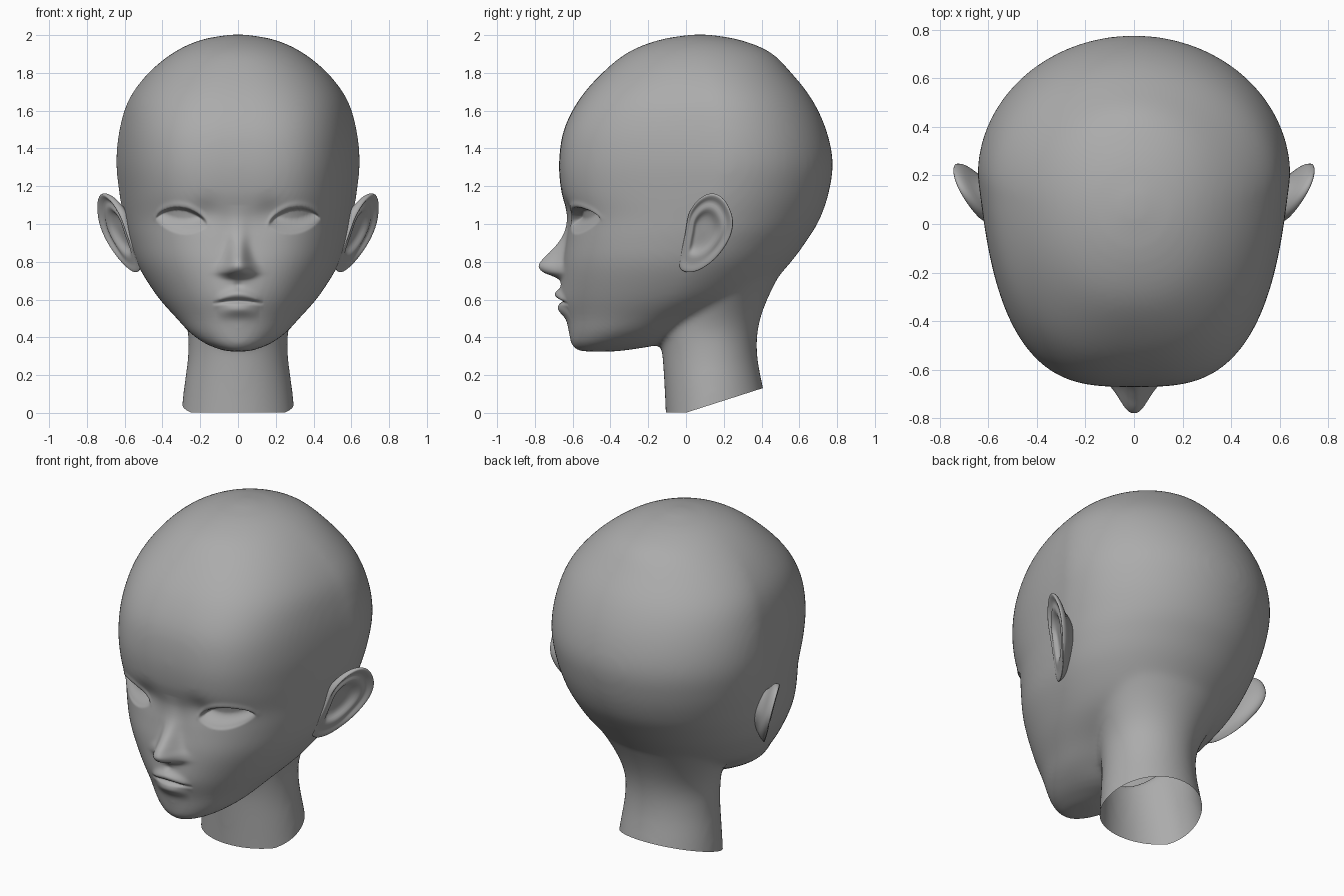
import bpy, bmesh, math

if "Cube" in bpy.data.objects:
    bpy.data.objects.remove(bpy.data.objects["Cube"])


def catmull(rows, steps, closed=False):
    """Smooth interpolation through rows of numbers."""
    n, out = len(rows), []
    for i in range(n if closed else n - 1):
        if closed:
            p = [rows[(i + k) % n] for k in (-1, 0, 1, 2)]
        else:
            p = [rows[min(max(i + k, 0), n - 1)] for k in (-1, 0, 1, 2)]
        for s in range(steps):
            t = s / steps
            out.append([0.5 * (2 * b + (c - a) * t + (2 * a - 5 * b + 4 * c - d) * t * t
                               + (3 * b - a - 3 * c + d) * t ** 3) for a, b, c, d in zip(*p)])
    if not closed:
        out.append(list(rows[-1]))
    return out


def loft(bm, rings):
    """Skin a list of closed rings and cap both ends."""
    vs = [[bm.verts.new(p) for p in r] for r in rings]
    m = len(vs[0])
    for a, b in zip(vs, vs[1:]):
        for j in range(m):
            bm.faces.new((a[j], a[(j + 1) % m], b[(j + 1) % m], b[j]))
    bm.faces.new(vs[0][::-1])
    bm.faces.new(vs[-1])


def section(z, w, yf, yc, yb, n, m=72):
    """Horizontal section: front, widest and back y; n squares and tapers the front."""
    pts = []
    for j in range(m):
        a = 2 * math.pi * j / m
        c, s = math.cos(a), math.sin(a)
        e = 2 / n if s < 0 else 1
        u = abs(s) ** e
        taper = 1 - .14 * (n - 2) * u if s < 0 else 1
        y = yc + (yf - yc) * u if s < 0 else yc + (yb - yc) * u
        pts.append((w * taper * math.copysign(abs(c) ** e, c), y, z))
    return pts


grey = bpy.data.materials.new("grey")
grey.diffuse_color = (.41, .41, .41, 1)
grey.use_nodes = True
grey.node_tree.nodes["Principled BSDF"].inputs["Base Color"].default_value = grey.diffuse_color


def new_object(name, bm):
    bmesh.ops.recalc_face_normals(bm, faces=bm.faces)
    me = bpy.data.meshes.new(name)
    bm.to_mesh(me)
    bm.free()
    me.materials.append(grey)
    me.polygons.foreach_set("use_smooth", [True] * len(me.polygons))
    ob = bpy.data.objects.new(name, me)
    bpy.context.collection.objects.link(ob)
    return ob


def g(v):
    return math.exp(-v * v)


def step(v):
    v = min(max(v, 0), 1)
    return v * v * (3 - 2 * v)


# Skull and jaw sections: z, half width, front y, widest y, back y, squareness
SKULL = [(.325, .06, -.57, -.48, -.36, 2), (.36, .16, -.607, -.42, -.15, 2),
         (.42, .25, -.62, -.32, -.03, 2), (.5, .325, -.632, -.22, .12, 2),
         (.62, .43, -.655, -.08, .38, 2.15), (.78, .53, -.655, .03, .54, 2.45),
         (.92, .58, -.632, .10, .645, 2.8), (1.03, .605, -.622, .14, .71, 3),
         (1.17, .63, -.66, .18, .757, 3.2), (1.33, .645, -.672, .20, .777, 3.2),
         (1.5, .628, -.646, .19, .742, 3), (1.66, .578, -.565, .16, .667, 2.7),
         (1.8, .474, -.443, .12, .558, 2.4), (1.91, .338, -.305, .09, .445, 2.15),
         (1.975, .195, -.14, .08, .285, 2), (2.003, .04, .03, .07, .12, 2)]
NECK = [(-.2, .32, -.10, .15, .48, 2), (.1, .29, -.112, .14, .415, 2),
        (.3, .265, -.125, .13, .378, 2), (.45, .27, -.14, .13, .383, 2),
        (.6, .33, -.08, .15, .43, 2), (.8, .45, .02, .2, .53, 2)]

# Fuse skull and neck into one smooth skin
bm = bmesh.new()
for table in (SKULL, NECK):
    loft(bm, [section(*r) for r in catmull(table, 5)])
base = new_object("base", bm)
rm = base.modifiers.new("fuse", 'REMESH')
rm.mode, rm.voxel_size = 'VOXEL', 0.016
sm = base.modifiers.new("soften", 'SMOOTH')
sm.factor, sm.iterations = 0.5, 20
fused = bpy.data.meshes.new_from_object(base.evaluated_get(bpy.context.evaluated_depsgraph_get()))
bpy.data.objects.remove(base)
bm = bmesh.new()
bm.from_mesh(fused)

# Open, sloping cut at the bottom of the neck
for no in ((0, .32, -1), (0, 0, -1)):
    bmesh.ops.bisect_plane(bm, geom=bm.verts[:] + bm.edges[:] + bm.faces[:],
                           plane_co=(0, 0, 0.001), plane_no=no, clear_outer=True)


# Finer mesh on the face
def on_face(p):
    return p.y < -.36 and abs(p.x) < .5 and .42 < p.z < 1.18


bmesh.ops.subdivide_edges(bm, edges=[e for e in bm.edges if all(on_face(v.co) for v in e.verts)],
                          cuts=2, use_grid_fill=True)

# Nose ridge: z, height, half width
NOSE = catmull([(.68, 0, .06), (.705, .012, .065), (.725, .05, .075), (.745, .10, .08),
                (.775, .126, .074), (.81, .112, .06), (.85, .078, .052), (.9, .042, .048),
                (.95, .02, .05), (1.02, .008, .05), (1.1, 0, .05)], 4)


def nose(x, z):
    for a, b in zip(NOSE, NOSE[1:]):
        if a[0] <= z < b[0]:
            t = (z - a[0]) / (b[0] - a[0])
            h, w = (a[k] + (b[k] - a[k]) * t for k in (1, 2))
            return -h * math.exp(-(x / w) ** 2.4)
    return 0


def mouth(x, z):
    up = max(0, 1 - (x / .135) ** 2)
    low = max(0, 1 - (x / .115) ** 2) ** 1.3
    line = .592 - .10 * x * x / .135          # corners drop slightly
    return (-.016 * g(x / .14) * g((z - .6) / .09)
            - .026 * up * g((z - line - .036 * up) / .026)
            - .024 * low * g((z - line + .046) / .036)
            + .024 * up ** .7 * g((z - line) / .010)
            + .008 * g(x / .02) * g((z - .675) / .02))


def eye(x, z):
    d = .014 * g((x - .17) / .07) * g((z - 1.06) / .07)
    t = (x - .30) / .14
    if abs(t) < 1.15:
        k = max(0, 1 - t * t)
        mid = 1.008 + .016 * t
        top, low = mid + .08 * k ** .65, mid - .062 * k ** .8
        d += .048 * step((top - z) / .014) * step((z - low) / .09)
        d += .006 * k * step((top - z) / .014) * step((z - low) / .014)
        d -= .006 * step((1.15 - abs(t)) / .3) * g((z - top - .010) / .018)
    return d


shift = {v: nose(abs(v.co.x), v.co.z) + mouth(abs(v.co.x), v.co.z) + eye(abs(v.co.x), v.co.z)
         for v in bm.verts if on_face(v.co)}
for v, d in shift.items():
    v.co.y += d
for _ in range(2):
    bmesh.ops.smooth_vert(bm, verts=list(shift), factor=.5,
                          use_axis_x=True, use_axis_y=True, use_axis_z=True)
new_object("head", bm)

# Ear outline seen from the side (y, z)
OUTLINE = [(.02, .742), (-.035, .765), (-.025, .85), (-.005, .95), (.015, 1.06), (.07, 1.135),
           (.14, 1.165), (.205, 1.13), (.25, 1.03), (.235, .93), (.17, .83), (.09, .765)]
# Ear relief from bowl over the rim to its root: scale, height
RELIEF = [(.05, -.02), (.3, -.022), (.45, -.016), (.55, .006), (.66, .010), (.78, -.006),
          (.88, .014), (.96, .020), (1, .006), (.98, -.016), (.86, -.034), (.65, -.055), (.5, -.13)]
rings = []
for r, h in RELIEF:
    ring = []
    for y, z in catmull(OUTLINE, 3, closed=True):
        y, z = .085 + (y - .085) * r, .96 + (z - .96) * r
        hh = h
        if h > -.032:    # full lobe, and a front edge without rim
            flat = max(step((.88 - z) / .08), step((.05 - y) / .05) * step((1.08 - z) / .06))
            hh += (.012 - h) * .75 * flat
        ring.append((.325 + .52 * y + .265 * z + hh, y, z))
    rings.append(ring)
bm = bmesh.new()
loft(bm, rings)
ear = new_object("ears", bm)
ear.modifiers.new("both_sides", 'MIRROR')
sub = ear.modifiers.new("round", 'SUBSURF')
sub.levels = sub.render_levels = 1
